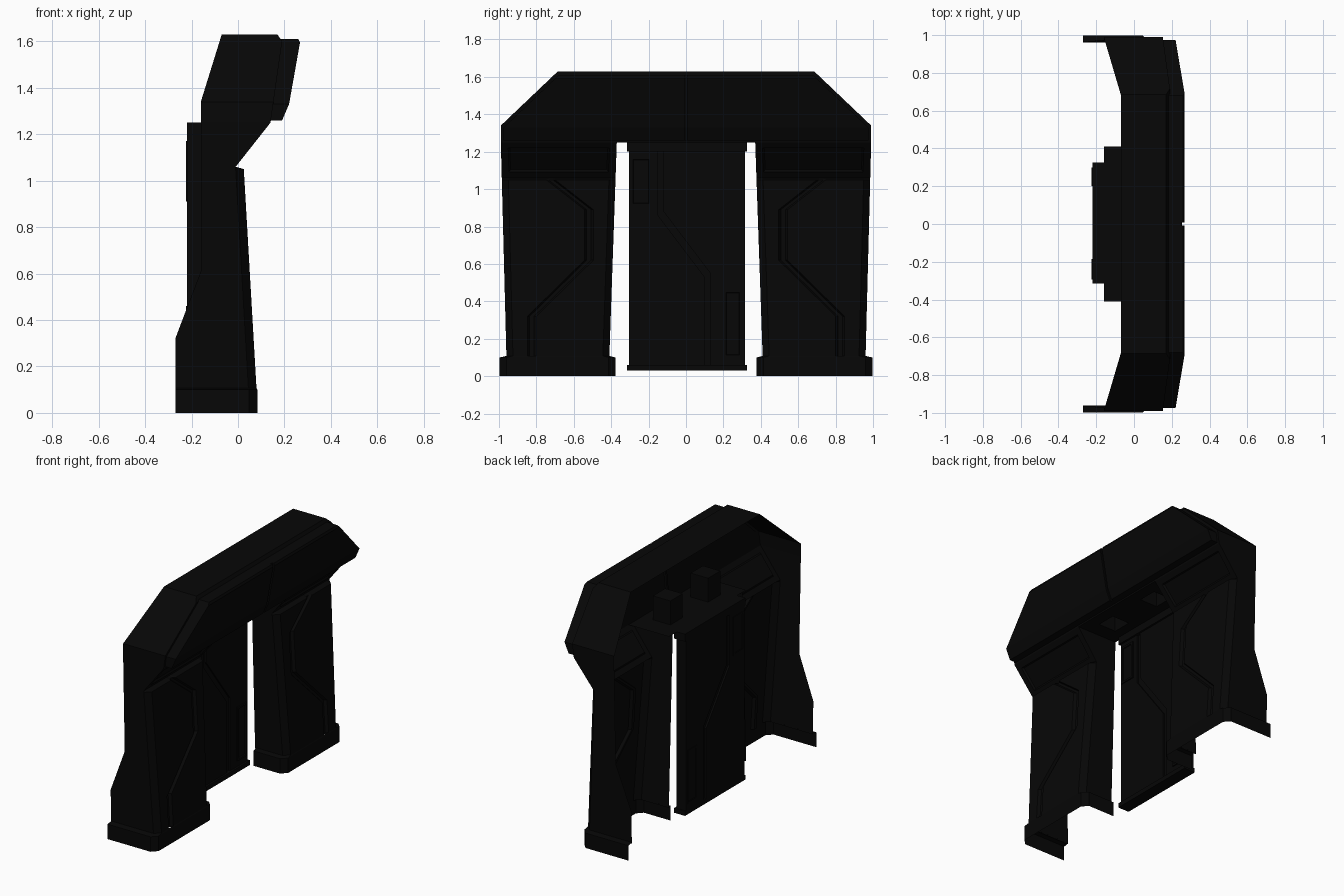
import bpy, bmesh

if "Cube" in bpy.data.objects:
    bpy.data.objects.remove(bpy.data.objects["Cube"])

black = bpy.data.materials.new("near_black_metal")
black.diffuse_color = (0.002, 0.002, 0.002, 1)
black.use_nodes = True
black.node_tree.nodes["Principled BSDF"].inputs["Base Color"].default_value = black.diffuse_color


def finish(name, bm, mirror=False):
    bmesh.ops.remove_doubles(bm, verts=bm.verts[:], dist=0.0005)
    bmesh.ops.recalc_face_normals(bm, faces=bm.faces[:])
    me = bpy.data.meshes.new(name)
    bm.to_mesh(me)
    bm.free()
    me.materials.append(black)
    ob = bpy.data.objects.new(name, me)
    bpy.context.collection.objects.link(ob)
    if mirror:
        m = ob.modifiers.new("mirror", 'MIRROR')
        m.use_axis = (False, True, False)
        m.use_mirror_merge = False
    return ob


def face(bm, pts):
    return bm.faces.new([bm.verts.new(p) for p in pts])


def sheet(bm, rows):
    """Quads between neighbouring rows of points."""
    for a, b in zip(rows, rows[1:]):
        for i in range(len(a) - 1):
            face(bm, [a[i], a[i + 1], b[i + 1], b[i]])


def prism(bm, pts, offset):
    """Solid from a flat outline moved along an offset; returns the caps."""
    f = face(bm, pts)
    r = bmesh.ops.extrude_face_region(bm, geom=[f], use_keep_orig=True)["geom"]
    bmesh.ops.translate(bm, vec=offset, verts=[v for v in r if isinstance(v, bmesh.types.BMVert)])
    return [g for g in r if isinstance(g, bmesh.types.BMFace) and len(g.verts) == len(pts)]


def box(bm, x0, x1, y0, y1, z0, z1):
    prism(bm, [(x0, y0, z0), (x0, y1, z0), (x0, y1, z1), (x0, y0, z1)], (x1 - x0, 0, 0))


def chop(bm, sides, y, z):
    """Cut the slanted upper corners."""
    for s in sides:
        r = bmesh.ops.bisect_plane(bm, geom=bm.verts[:] + bm.edges[:] + bm.faces[:],
                                   plane_co=(0, s * y, z), plane_no=(0, s * 0.29, 0.305),
                                   clear_outer=True)
        edges = [e for e in r["geom_cut"] if isinstance(e, bmesh.types.BMEdge)]
        bmesh.ops.holes_fill(bm, edges=edges, sides=0)


# Header shell, open at the back and below
bm = bmesh.new()
prof = [(-.16, 1.25), (-.16, 1.34), (-.07, 1.63), (.17, 1.63), (.19, 1.60), (.14, 1.25)]
prism(bm, [(x, -.99, z) for x, z in prof], (0, 1.98, 0))
chop(bm, (1, -1), .685, 1.63)
bmesh.ops.recalc_face_normals(bm, faces=bm.faces[:])
gone = [f for f in bm.faces if abs(f.normal.y) < .1 and (f.normal.x < -.5 or f.normal.z < -.5)]
bmesh.ops.delete(bm, geom=gone, context='FACES')
finish("header_shell", bm)

# Front visor in two halves with a shallow seam strip between them
prof = [(.175, 1.61), (.26, 1.61), (.267, 1.595), (.22, 1.33), (.19, 1.26), (.14, 1.26)]
bm = bmesh.new()
prism(bm, [(x, .008, z) for x, z in prof], (0, .967, 0))
chop(bm, (1,), .68, 1.61)
finish("header_visor", bm, True)
bm = bmesh.new()
prism(bm, [(x - .012, -.008, z) for x, z in prof], (0, .016, 0))
finish("visor_seam", bm)


# Pillar edges as functions of height
def y_out(z):
    return .96 + .03 * (z - .1) / 1.15


def y_in(z):
    return .41 - .04 * (z - .1) / 1.15


def x_front(z):
    return .08 - .055 * (z - .1) / .95


bm = bmesh.new()
# outer end wall
wall = [(-.27, .1), (-.27, .32), (-.16, .61), (-.16, 1.25), (.14, 1.25), (-.01, 1.06),
        (-.01, 1.05), (.045, .1)]
face(bm, [(x, y_out(z), z) for x, z in wall])
# inner wall beside the door
wall = [(-.16, .1), (-.16, 1.25), (.14, 1.25), (-.01, 1.06), (-.01, 1.05), (.045, .1)]
face(bm, [(x, y_in(z), z) for x, z in wall])
# front with chamfered sides and a bent groove
groove = [(.70, 1.05), (.495, .89), (.495, .62), (.80, .32), (.80, .1)]
C, W, D = .035, .012, .018   # chamfer, groove slope width, groove depth
rows = []
for i, (y, z) in enumerate(groove):
    x = x_front(z)
    rows.append([(x - C, y_in(z), z), (x, y_in(z) + C, z), (x, y, z), (x - D, y + W, z),
                 (x - D, y + .048 - W, z), (x, y + .048, z),
                 (x, y_out(z) - C, z), (x - C, y_out(z), z)])
rows.insert(0, [(-.01, p[1], 1.06) for p in rows[0]])
sheet(bm, rows)
# overhanging brow with a shallow slot
f = face(bm, [(-.01, y_in(1.06), 1.06), (-.01, y_out(1.06), 1.06),
              (.14, y_out(1.25), 1.25), (.14, y_in(1.25), 1.25)])
f.normal_update()
if f.normal.x < 0:
    f.normal_flip()
bmesh.ops.inset_individual(bm, faces=[f], thickness=.055, depth=0)
bmesh.ops.inset_individual(bm, faces=[f], thickness=.012, depth=-.012)
finish("pillar", bm, True)

# Pillar skirt with chamfered corners, open at the back
bm = bmesh.new()
outer = [(-.27, .997), (.048, .997), (.083, .96), (.083, .414), (.048, .377), (-.15, .377)]
inner = [(-.27, .96), (.045, .96), (.08, .925), (.08, .445), (.045, .41), (-.15, .41)]
sheet(bm, [[(x, y, 0) for x, y in outer], [(x, y, .1) for x, y in outer],
           [(x, y, .108) for x, y in inner]])
finish("pillar_skirt", bm, True)

# Ceiling over the doorway with two raised pockets
bm = bmesh.new()
xs = (-.16, -.07, .06, .14)
ys = (-.41, -.265, -.135, .135, .265, .41)
sheet(bm, [[(x, y, 1.25) for y in ys] for x in xs])
bmesh.ops.remove_doubles(bm, verts=bm.verts[:], dist=.0005)
pockets = [f for f in bm.faces if abs(f.calc_center_median().x + .005) < .01
           and abs(abs(f.calc_center_median().y) - .2) < .01]
r = bmesh.ops.extrude_face_region(bm, geom=pockets)["geom"]
bmesh.ops.translate(bm, vec=(0, 0, .16), verts=[v for v in r if isinstance(v, bmesh.types.BMVert)])
left = [f for f in pockets if f.is_valid]
if left:
    bmesh.ops.delete(bm, geom=left, context='FACES_ONLY')
finish("doorway_ceiling", bm)

# Door slab with end rails
bm = bmesh.new()
box(bm, -.208, -.162, -.305, .315, .04, 1.25)
finish("door_slab", bm)
bm = bmesh.new()
box(bm, -.22, -.137, -.315, .325, .03, .06)
box(bm, -.22, -.137, -.315, .325, 1.20, 1.25)
finish("door_rails", bm)

# Raised door plates on both faces, split by a bent groove
plate = [(-.305, .06), (.10, .06), (.10, .53), (-.15, .86), (-.15, 1.2), (-.305, 1.2)]
edge = [(.13, .06), (.315, .06), (.315, 1.2), (-.12, 1.2), (-.12, .88), (.13, .55)]
bm = bmesh.new()
for x, d in ((-.162, .012), (-.208, -.012)):
    for shape in (plate, edge):
        prism(bm, [(x, y, z) for y, z in shape], (d, 0, 0))
finish("door_plates", bm)

# Framed hatches on both door faces
bm = bmesh.new()
for x, d in ((-.150, .008), (-.220, -.004)):
    for y0, y1, z0, z1 in ((-.295, -.185, .91, 1.17), (.20, .30, .10, .46)):
        pts = [(x, y0, z0), (x, y1, z0), (x, y1, z1), (x, y0, z1)]
        cap = [f for f in prism(bm, pts, (d, 0, 0))
               if abs(f.calc_center_median().x - x - d) < .0005]
        for f in cap:
            f.normal_update()
            if f.normal.x * d < 0:
                f.normal_flip()
        bmesh.ops.inset_individual(bm, faces=cap, thickness=.018, depth=0)
        bmesh.ops.inset_individual(bm, faces=cap, thickness=.004, depth=-abs(d) * .9)
finish("door_hatches", bm)
